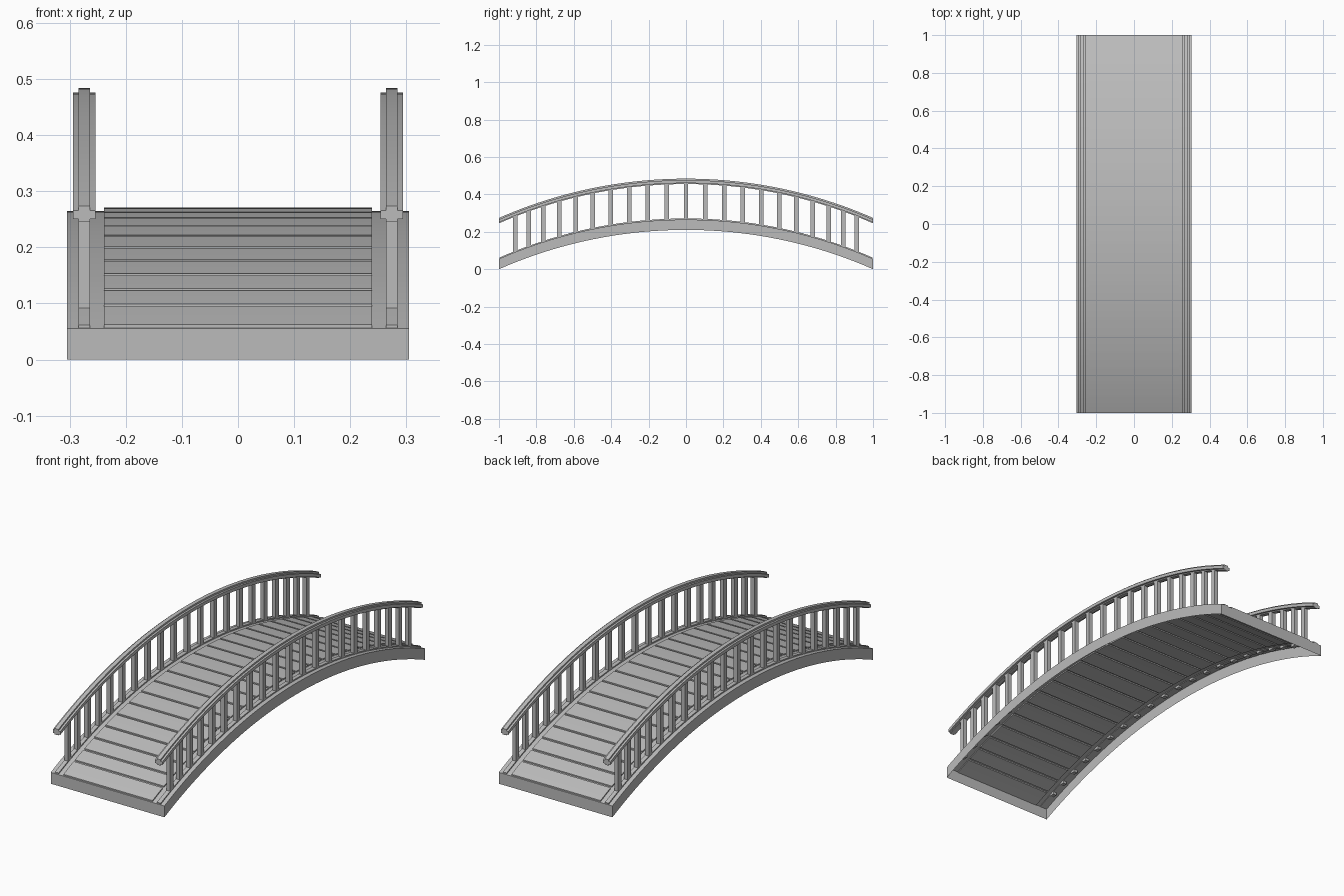
import bpy, math

cube = bpy.data.objects.get("Cube")
if cube:
    bpy.data.objects.remove(cube, do_unlink=True)

mat = bpy.data.materials.new("grey stone")
mat.use_nodes = True
GREY = (0.5, 0.5, 0.5, 1)
mat.diffuse_color = GREY
mat.node_tree.nodes["Principled BSDF"].inputs["Base Color"].default_value = GREY

RISE = 0.21
RADIUS = (1 + RISE ** 2) / (2 * RISE)


def arch(y):
    """Height of the arch above its ends."""
    return math.sqrt(RADIUS ** 2 - y * y) - RADIUS + RISE


def station(k):
    """Post and plank spacing, tighter towards the ends."""
    return 0.1022 * k - 0.000108 * k ** 3


def make(name, verts, faces):
    mesh = bpy.data.meshes.new(name)
    mesh.from_pydata(verts, [], faces)
    mesh.materials.append(mat)
    obj = bpy.data.objects.new(name, mesh)
    bpy.context.collection.objects.link(obj)
    bpy.ops.object.select_all(action='DESELECT')
    obj.select_set(True)
    bpy.context.view_layer.objects.active = obj
    bpy.ops.object.shade_smooth_by_angle(angle=math.radians(30))
    return obj


def sweep(name, profile, y0, y1, steps, open_below=False):
    """Sweep an (x, z) outline along the arch, with upright ends."""
    n = len(profile)
    ys = [y0 + (y1 - y0) * i / steps for i in range(steps + 1)]
    verts = [(x, y, z + arch(y)) for y in ys for x, z in profile]
    faces = [(i * n + j, i * n + (j + 1) % n, (i + 1) * n + (j + 1) % n, (i + 1) * n + j)
             for i in range(steps) for j in range(1 if open_below else 0, n)]
    faces += [tuple(reversed(range(n))), tuple(range(steps * n, steps * n + n))]
    return make(name, verts, [tuple(reversed(f)) for f in faces])


def rect(x0, x1, z0, z1):
    return [(x0, z0), (x1, z0), (x1, z1), (x0, z1)]


def post(name, x, y, hx, hy, z0, z1):
    """Upright four-sided post."""
    ring = [(-hx, -hy), (hx, -hy), (hx, hy), (-hx, hy)]
    verts = [(x + a, y + b, z) for z in (z0, z1) for a, b in ring]
    faces = [(3, 2, 1, 0), (4, 5, 6, 7)]
    faces += [(j, (j + 1) % 4, (j + 1) % 4 + 4, j + 4) for j in range(4)]
    return make(name, verts, faces)


# Arched shell: top, side skirts and end boards, hollow underneath
sweep("arch_shell", rect(-0.305, 0.305, 0, 0.055), -1, 1, 48, open_below=True)

# Handrails, foot rails and balusters
for side, s in (("left", 1), ("right", -1)):
    cx = 0.274 * s
    sweep(side + "_handrail", rect(cx - 0.02, cx + 0.02, 0.25, 0.266), -1, 1, 48)
    sweep(side + "_handrail_core", rect(cx - 0.01, cx + 0.01, 0.245, 0.274), -1, 1, 48)
    sweep(side + "_foot_rail", rect(cx - 0.01, cx + 0.01, 0.052, 0.061), -0.998, 0.998, 48)
    for k in range(-10, 11):
        y = station(k)
        post(f"{side}_baluster_{k + 11}", cx, y, 0.01, 0.012,
             arch(y) + 0.043, arch(y) + 0.252)

# Planks, raised a little above the shell
edges = [-1.002] + [station(k) for k in range(-10, 11)] + [1.002]
for i, (a, b) in enumerate(zip(edges, edges[1:])):
    sweep(f"plank_{i + 1}", rect(-0.239, 0.239, 0.049, 0.061), a + 0.005, b - 0.005, 3)
